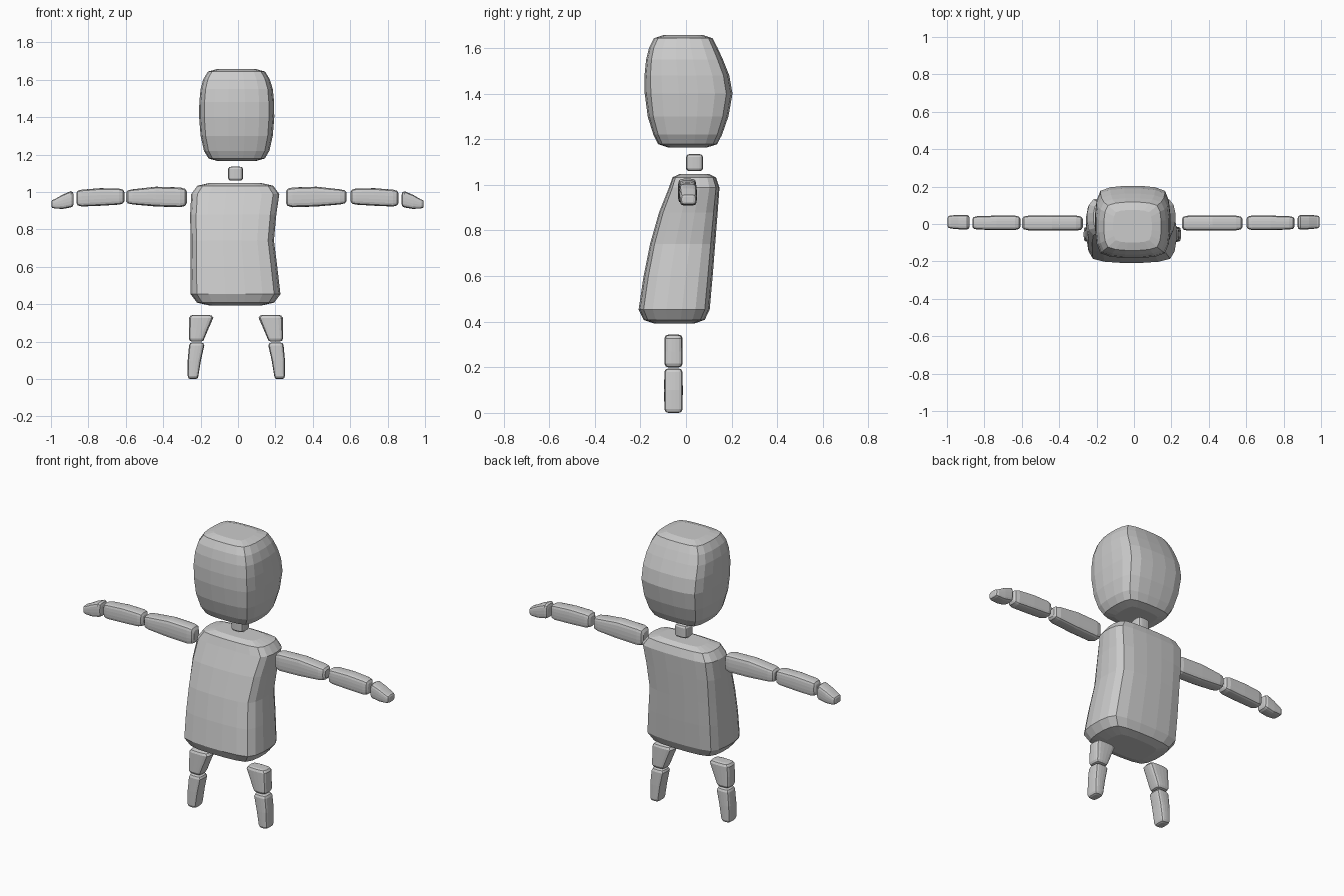
import bpy, bmesh

# Cross-section: four gently bulged sides meeting at pulled-in corners
C = 0.86
SIDE = [(C, -C), (0.96, -0.6), (1, -0.22), (1, 0.22), (0.96, 0.6)]
SECTION = []
for k in range(4):
    for u, v in SIDE:
        for _ in range(k):
            u, v = -v, u
        SECTION.append((u, v))


def block(name, axis, stations, cap, mirror=None):
    """Loft stations (t, a0, a1, b0, b1) along z (a=x, b=y) or x (a=y, b=z)."""
    first, last = stations[0], stations[-1]
    steps = ((0, 0.58), (0.25, 0.86), (1, 1))
    rings = [(first[0] + cap * d, s, first) for d, s in steps]
    rings += [(st[0], 1, st) for st in stations[1:-1]]
    rings += [(last[0] - cap * d, s, last) for d, s in reversed(steps)]

    def build(obj_name, centre):
        bm = bmesh.new()
        loops = []
        for t, s, (_, a0, a1, b0, b1) in rings:
            loop = []
            for u, v in SECTION:
                a = (a0 + a1) / 2 + (a1 - a0) / 2 * s * u
                b = (b0 + b1) / 2 + (b1 - b0) / 2 * s * v
                p = (a, b, t) if axis == 'z' else (t, a, b)
                if centre is not None:
                    p = (2 * centre - p[0], p[1], p[2])
                loop.append(bm.verts.new(p))
            loops.append(loop)
        n = len(SECTION)
        for lo, hi in zip(loops, loops[1:]):
            for i in range(n):
                j = (i + 1) % n
                bm.faces.new((lo[i], lo[j], hi[j], hi[i]))
        bm.faces.new(loops[0][::-1])
        bm.faces.new(loops[-1])
        bmesh.ops.recalc_face_normals(bm, faces=bm.faces)
        me = bpy.data.meshes.new(obj_name)
        bm.to_mesh(me)
        bm.free()
        bpy.context.collection.objects.link(bpy.data.objects.new(obj_name, me))

    if mirror is None:
        build(name, None)
    else:
        build("right_" + name, None)
        build("left_" + name, mirror)


# Head
block("head", 'z', [
    (1.165, -0.182, 0.168, -0.143, 0.158),
    (1.30, -0.200, 0.186, -0.168, 0.186),
    (1.40, -0.208, 0.194, -0.181, 0.204),
    (1.48, -0.207, 0.193, -0.182, 0.190),
    (1.55, -0.200, 0.186, -0.175, 0.162),
    (1.657, -0.186, 0.170, -0.162, 0.138)], 0.055)

# Neck
block("neck", 'z', [
    (1.06, -0.053, 0.027, 0.0, 0.075),
    (1.10, -0.053, 0.027, 0.0, 0.075),
    (1.135, -0.053, 0.027, 0.0, 0.075)], 0.012)

# Torso, leaning back towards the shoulders
block("torso", 'z', [
    (0.393, -0.253, 0.227, -0.208, 0.104),
    (0.60, -0.255, 0.210, -0.186, 0.117),
    (0.74, -0.254, 0.192, -0.158, 0.128),
    (0.88, -0.256, 0.205, -0.118, 0.139),
    (1.048, -0.250, 0.221, -0.075, 0.147)], 0.06)

# Arms
block("upper_arm", 'x', [
    (0.256, -0.036, 0.045, 0.918, 1.024),
    (0.42, -0.036, 0.046, 0.922, 1.028),
    (0.58, -0.034, 0.045, 0.933, 1.014)], 0.035, -0.009)
block("forearm", 'x', [
    (0.602, -0.032, 0.045, 0.932, 1.018),
    (0.73, -0.032, 0.045, 0.926, 1.020),
    (0.858, -0.030, 0.042, 0.922, 1.012)], 0.028, -0.003)

# Hands
block("hand", 'x', [
    (0.875, -0.030, 0.048, 0.917, 1.004),
    (0.935, -0.028, 0.048, 0.909, 0.985),
    (0.993, -0.024, 0.046, 0.912, 0.960)], 0.015, -0.002)

# Legs
block("thigh", 'z', [
    (0.20, 0.158, 0.241, -0.095, -0.015),
    (0.27, 0.135, 0.241, -0.095, -0.015),
    (0.343, 0.110, 0.240, -0.095, -0.015)], 0.016, -0.011)
block("shin", 'z', [
    (0.0, 0.194, 0.251, -0.095, -0.015),
    (0.10, 0.180, 0.251, -0.096, -0.014),
    (0.195, 0.162, 0.244, -0.095, -0.015)], 0.016, -0.009)
